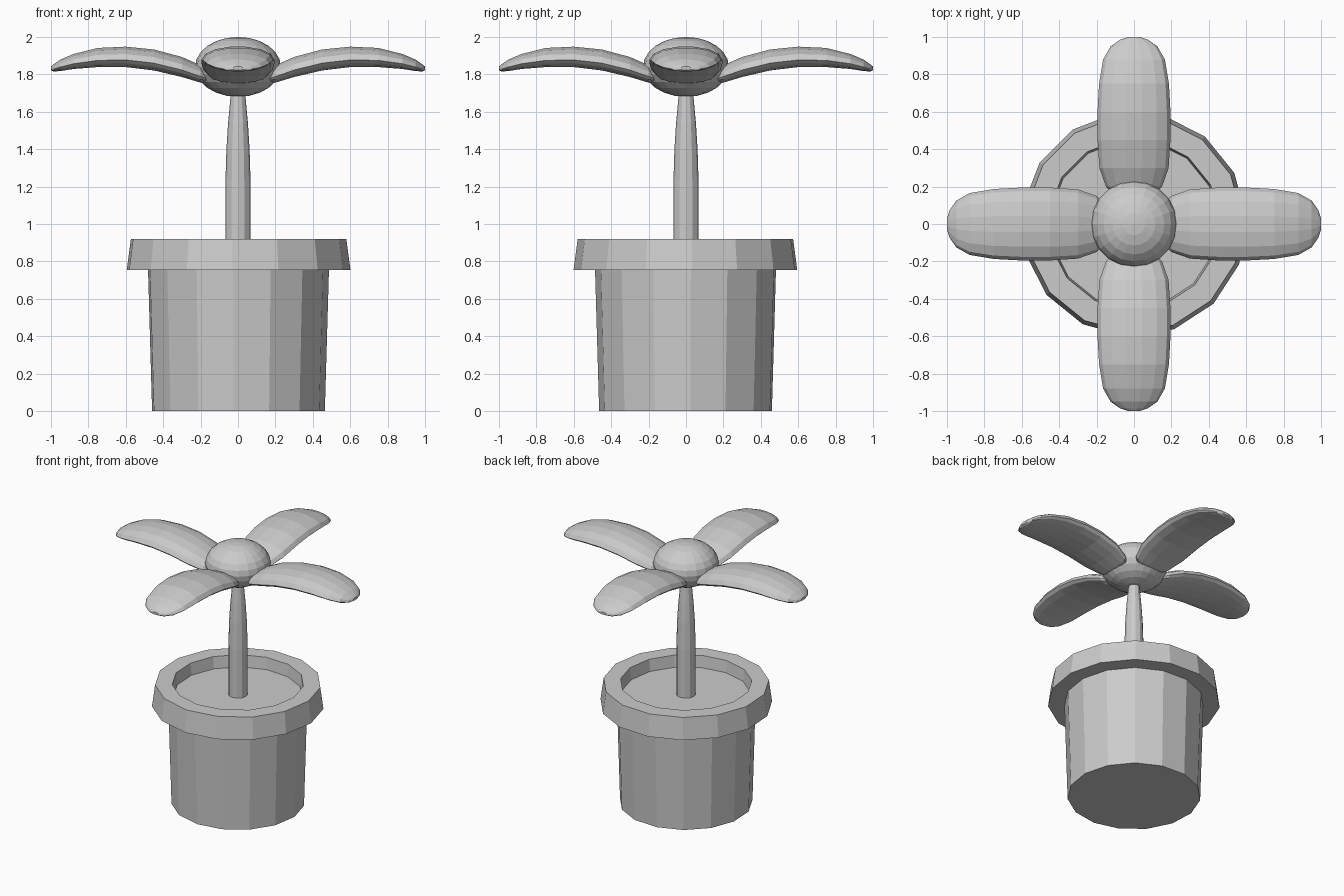
import bpy
import bmesh
from math import cos, sin, pi, radians
from mathutils import Matrix

cube = bpy.data.objects.get("Cube")
if cube:
    bpy.data.objects.remove(cube, do_unlink=True)

GREY = (0.6, 0.6, 0.6, 1)
grey = bpy.data.materials.new("plain grey")
grey.use_nodes = True
grey.diffuse_color = GREY
grey.node_tree.nodes["Principled BSDF"].inputs["Base Color"].default_value = GREY


def finish(name, bm):
    """Turn a bmesh into a named, flat shaded object."""
    bmesh.ops.recalc_face_normals(bm, faces=bm.faces)
    mesh = bpy.data.meshes.new(name)
    bm.to_mesh(mesh)
    bm.free()
    mesh.materials.append(grey)
    obj = bpy.data.objects.new(name, mesh)
    bpy.context.collection.objects.link(obj)
    return obj


def loft(bm, rings):
    """Skin closed rings of points and cap both ends."""
    loops = [[bm.verts.new(p) for p in ring] for ring in rings]
    n = len(loops[0])
    for a, b in zip(loops, loops[1:]):
        for i in range(n):
            j = (i + 1) % n
            bm.faces.new((a[i], a[j], b[j], b[i]))
    bm.faces.new(loops[0])
    bm.faces.new(loops[-1])


def lathe(name, profile, sides, start=0.0):
    """Revolve (radius, height) pairs around z."""
    turns = [start + 2 * pi * i / sides for i in range(sides)]
    bm = bmesh.new()
    loft(bm, [[(r * cos(t), r * sin(t), z) for t in turns] for r, z in profile])
    return finish(name, bm)


# Pot: tapered body, overhanging rim and the soil level inside
lathe("pot", [(0.465, 0), (0.487, 0.755), (0.602, 0.755), (0.58, 0.92),
              (0.46, 0.92), (0.45, 0.83)], 15, radians(-45))

# Stem: straight below, narrowing towards the flower
lathe("stem", [(0.068, 0.82), (0.068, 1.2), (0.062, 1.4), (0.053, 1.54),
               (0.04, 1.68), (0.038, 1.74)], 12)

# Flower centre: flattened ball
bm = bmesh.new()
bmesh.ops.create_uvsphere(bm, u_segments=20, v_segments=12, radius=1)
bmesh.ops.transform(bm, verts=bm.verts, matrix=Matrix.Translation((0, 0, 1.84))
                    @ Matrix.Diagonal((0.23, 0.23, 0.16, 1)))
finish("flower_centre", bm)

# Petal sections: distance out, half width, top height, bottom height
SECTIONS = [
    (0.12, 0.05, 1.80, 1.76), (0.15, 0.10, 1.82, 1.75),
    (0.20, 0.15, 1.85, 1.755), (0.30, 0.185, 1.895, 1.785),
    (0.45, 0.195, 1.935, 1.82), (0.60, 0.195, 1.95, 1.838),
    (0.75, 0.187, 1.943, 1.838), (0.88, 0.165, 1.91, 1.828),
    (0.95, 0.125, 1.88, 1.817), (0.985, 0.075, 1.855, 1.815),
    (1.0, 0.03, 1.843, 1.822),
]


def petal_ring(x, width, top, bottom, count=14):
    """Domed above, shallow below."""
    rim = bottom + 0.35 * (top - bottom)
    ring = []
    for i in range(count):
        t = 2 * pi * i / count
        rise = top - rim if sin(t) > 0 else rim - bottom
        ring.append((x, width * cos(t), rim + rise * sin(t)))
    return ring


for i, side in enumerate(("left", "back", "right", "front")):
    bm = bmesh.new()
    loft(bm, [petal_ring(*s) for s in SECTIONS])
    bmesh.ops.rotate(bm, verts=bm.verts, matrix=Matrix.Rotation(i * pi / 2, 3, 'Z'))
    finish(side + "_petal", bm)
